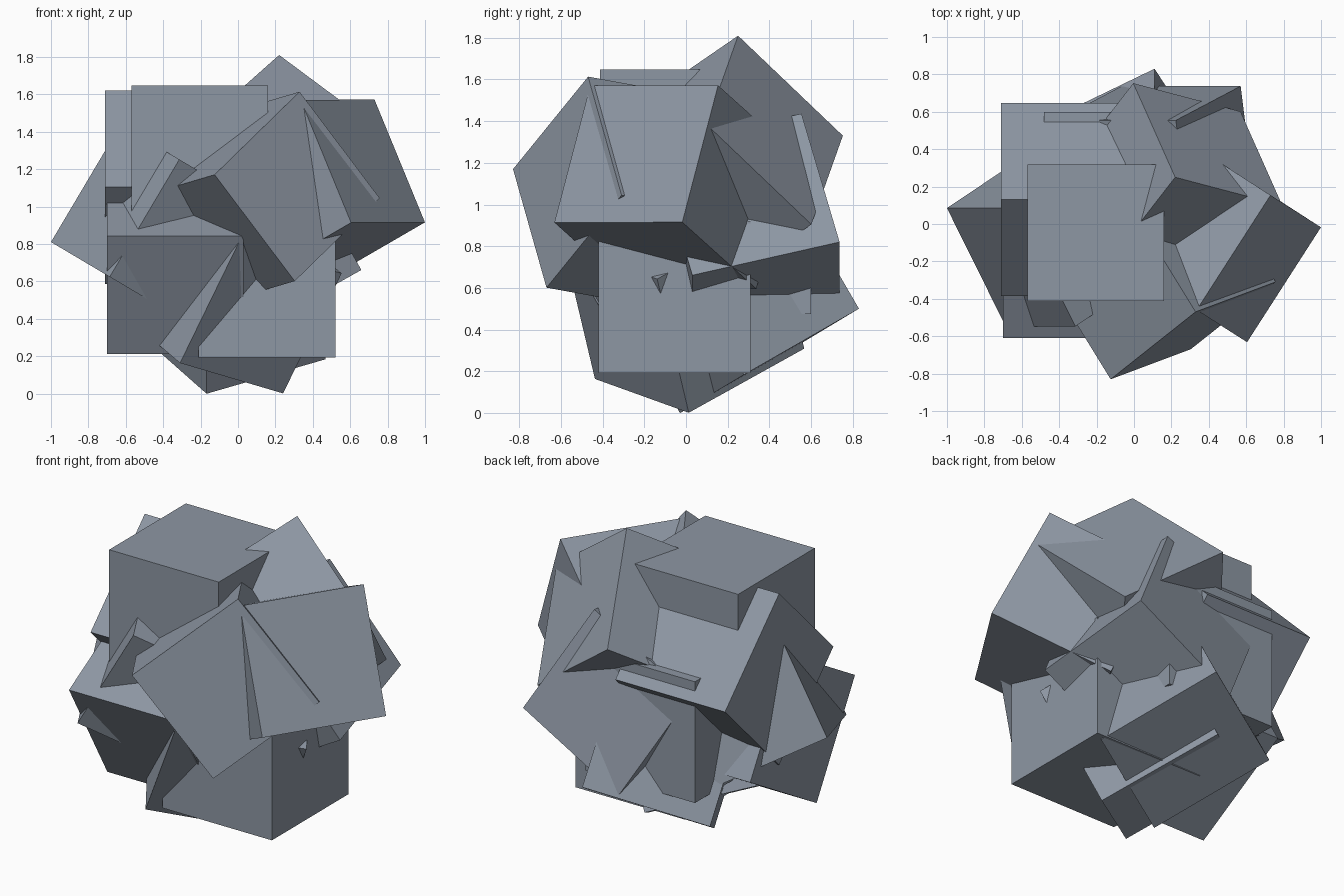
import bpy
import math
from mathutils import Matrix, Vector

if "Cube" in bpy.data.objects:
    bpy.data.objects.remove(bpy.data.objects["Cube"])

SIZE = 0.73  # every block is the same cube

gray = bpy.data.materials.new("slate_gray")
gray.diffuse_color = (0.27, 0.31, 0.37, 1.0)
gray.use_nodes = True
gray.node_tree.nodes["Principled BSDF"].inputs["Base Color"].default_value = gray.diffuse_color


def block(name, matrix):
    bpy.ops.mesh.primitive_cube_add(size=SIZE)
    ob = bpy.context.object
    ob.name = name
    ob.data.name = name
    ob.matrix_world = matrix
    ob.data.materials.append(gray)
    return ob


def rolled_block(name, centre, degrees=0):
    """Cube turned only around the x axis."""
    block(name, Matrix.Translation(centre) @ Matrix.Rotation(math.radians(degrees), 4, 'X'))


def corner_block(name, corner, u, v):
    """Cube given by one corner and two edge directions; the third edge is u x v."""
    u, v = Vector(u).normalized(), Vector(v).normalized()
    s, d = (u + v).normalized(), (u - v).normalized()   # square up the two edges
    u, v = (s + d).normalized(), (s - d).normalized()
    w = u.cross(v)
    centre = Vector(corner) + (u + v + w) * SIZE / 2
    rot = Matrix((u, v, w)).transposed().to_4x4()
    block(name, Matrix.Translation(centre) @ rot)


# Upright blocks and blocks rolled around x
rolled_block("top_block", (-0.205, -0.047, 1.283))
rolled_block("lower_right_block", (0.155, -0.055, 0.557))
rolled_block("inner_back_block", (-0.115, 0.235, 0.84))
rolled_block("back_left_block", (-0.347, 0.13, 1.103), 45)
rolled_block("lower_left_block", (-0.335, -0.11, 0.71), 30)

# Freely tilted blocks
corner_block("right_block", (0.335, -0.46, 1.57), (0.39, 0.605, 0), (0.27, -0.17, -0.655))
corner_block("front_block", (-0.125, -0.83, 1.17), (0.455, 0.36, 0.44), (0.425, 0.16, -0.56))
corner_block("peak_block", (0.22, 0.25, 1.81), (-0.22, 0.50, -0.48), (0.574, -0.149, -0.43))
corner_block("back_right_block", (0.57, 0.737, 0.82), (-0.637, 0, -0.358), (0.09, -0.71, -0.16))
corner_block("back_bottom_block", (0.11, 0.83, 0.50), (-0.62, -0.30, -0.18), (0.35, -0.54, -0.31))
corner_block("front_bottom_block", (-0.31, -0.437, 0.163), (0.31, -0.15, 0.635), (0.545, 0.445, -0.16))
corner_block("left_block", (-1.0, 0.085, 0.81), (0.51, 0, 0.86), (0.43, -0.866, -0.255))
